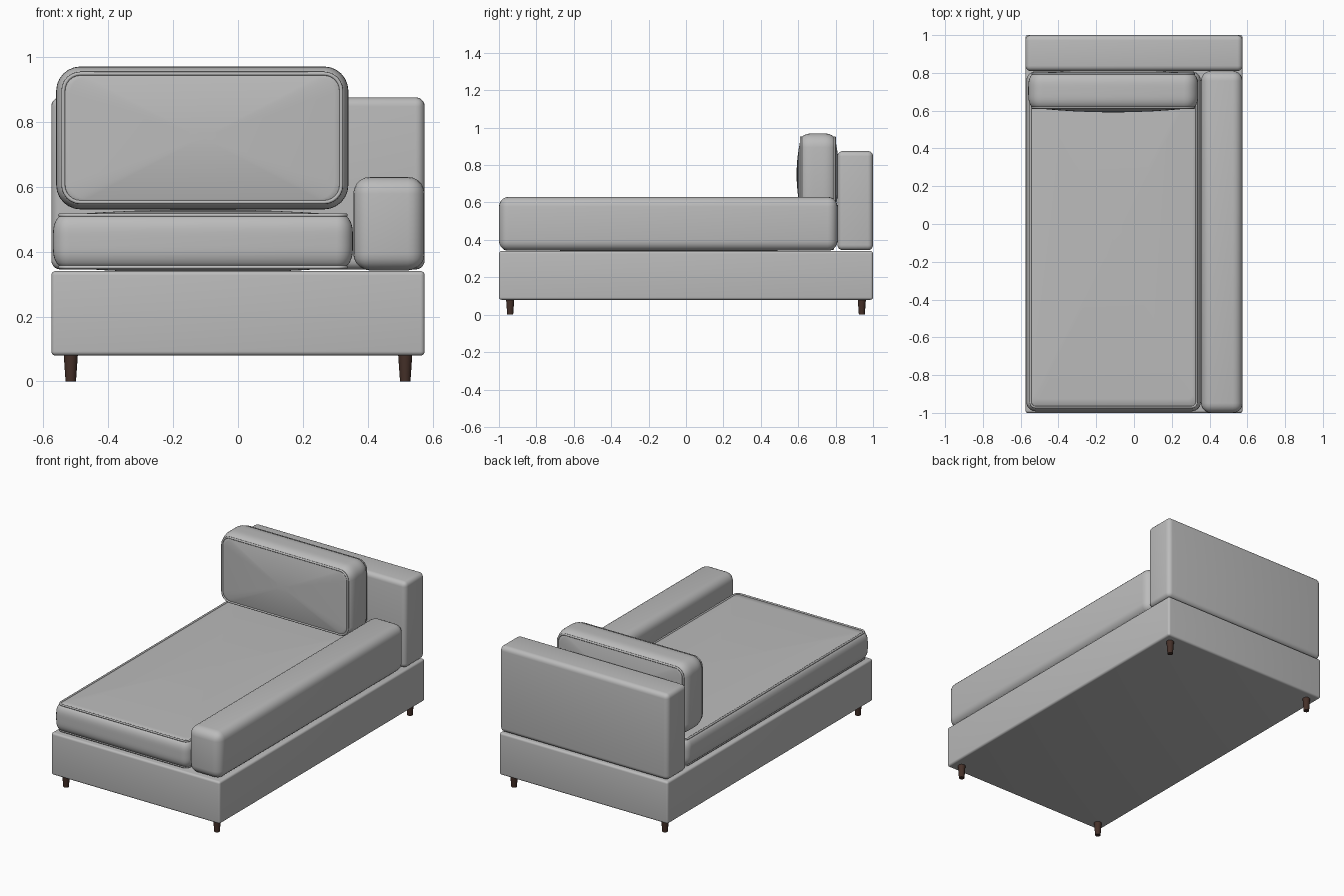
import bpy
import math
from mathutils import Vector, Matrix

cube = bpy.data.objects.get("Cube")
if cube:
    bpy.data.objects.remove(cube, do_unlink=True)


def material(name, rgb):
    mat = bpy.data.materials.new(name)
    mat.use_nodes = True
    mat.diffuse_color = (*rgb, 1)
    bsdf = next(n for n in mat.node_tree.nodes if n.type == 'BSDF_PRINCIPLED')
    bsdf.inputs["Base Color"].default_value = (*rgb, 1)
    return mat


FABRIC = material("grey fabric", (0.5, 0.5, 0.5))
WOOD = material("dark brown wood", (0.06, 0.03, 0.022))


def smooth(obj, degrees=40):
    bpy.ops.object.select_all(action='DESELECT')
    obj.select_set(True)
    bpy.context.view_layer.objects.active = obj
    bpy.ops.object.shade_smooth_by_angle(angle=math.radians(degrees))


def soft_box(name, low, high, radius):
    """Upholstered block with rounded edges, given by two opposite corners."""
    low, high = Vector(low), Vector(high)
    bpy.ops.mesh.primitive_cube_add(size=1, location=(low + high) / 2)
    obj = bpy.context.object
    obj.name = name
    obj.data.transform(Matrix.Diagonal((*(high - low), 1)))
    obj.data.materials.append(FABRIC)
    bevel = obj.modifiers.new("rounded edges", 'BEVEL')
    bevel.width, bevel.segments = radius, 5
    bpy.ops.object.modifier_apply(modifier=bevel.name)
    smooth(obj)
    return obj


def outline(a, b, radius, steps=6):
    """Rounded rectangle with half sizes a and b."""
    points = []
    for quarter, (sx, sy) in enumerate([(1, 1), (-1, 1), (-1, -1), (1, -1)]):
        for i in range(steps + 1):
            t = (quarter + i / steps) * math.pi / 2
            points.append((sx * (a - radius) + radius * math.cos(t),
                           sy * (b - radius) + radius * math.sin(t)))
    return points


def cushion(name, centre, a, b, half, corner, inset, crown, turn):
    """Puffed cushion with piped seams; half is the seam height from the middle."""
    frame = Matrix.Translation(centre) @ turn
    seam = outline(a - inset, b - inset, corner - inset)
    rings = []
    # Lower dome, rounded side, upper dome
    scales = [0.1, 0.3, 0.5, 0.7, 0.85, 0.95]
    dome = [([(x * s, y * s) for x, y in seam], half + crown * (1 - s ** 2)) for s in scales]
    rings += [(ring, -h) for ring, h in dome]
    sides = 12
    for i in range(sides + 1):
        t = -1 + 2 * i / sides
        d = inset * abs(t) ** 4
        rings.append((outline(a - d, b - d, corner - d), half * t))
    rings += reversed(dome)
    n = len(seam)
    verts = [frame @ Vector((x, y, h)) for ring, h in rings for x, y in ring]
    faces = [(r * n + i, r * n + (i + 1) % n, (r + 1) * n + (i + 1) % n, (r + 1) * n + i)
             for r in range(len(rings) - 1) for i in range(n)]
    last = (len(rings) - 1) * n
    faces += [tuple(reversed(range(n))), tuple(range(last, last + n))]
    mesh = bpy.data.meshes.new(name)
    mesh.from_pydata(verts, [], faces)
    mesh.materials.append(FABRIC)
    obj = bpy.data.objects.new(name, mesh)
    bpy.context.collection.objects.link(obj)
    smooth(obj, 50)

    # Piping along both seams
    curve = bpy.data.curves.new(name + "_piping", 'CURVE')
    curve.dimensions = '3D'
    curve.bevel_depth, curve.bevel_resolution = 0.006, 2
    for h in (-half, half):
        spline = curve.splines.new('POLY')
        spline.points.add(n - 1)
        spline.use_cyclic_u = True
        for point, (x, y) in zip(spline.points, seam):
            point.co = (*(frame @ Vector((x, y, h))), 1)
    curve.materials.append(FABRIC)
    bpy.context.collection.objects.link(bpy.data.objects.new(name + "_piping", curve))


# Frame, backrest and the single armrest
soft_box("base", (-0.575, -1, 0.08), (0.575, 1, 0.34), 0.013)
soft_box("backrest", (-0.575, 0.81, 0.345), (0.575, 1, 0.875), 0.028)
soft_box("armrest", (0.355, -1, 0.342), (0.575, 0.81, 0.63), 0.052)

# Seat and back cushions
cushion("seat_cushion", (-0.108, -0.092, 0.432), 0.462, 0.9, 0.08, 0.05, 0.022, 0.018,
        Matrix.Identity(4))
cushion("back_cushion", (-0.11, 0.705, 0.75), 0.45, 0.22, 0.09, 0.075, 0.022, 0.024,
        Matrix.Rotation(math.radians(90), 4, 'X'))

# Tapered feet
for side, x in (("right", -0.515), ("left", 0.515)):
    for end, y in (("front", -0.94), ("back", 0.94)):
        bpy.ops.mesh.primitive_cone_add(vertices=20, radius1=0.016, radius2=0.022,
                                        depth=0.085, location=(x, y, 0.0425))
        leg = bpy.context.object
        leg.name = f"{end}_{side}_leg"
        leg.data.materials.append(WOOD)
        smooth(leg)
